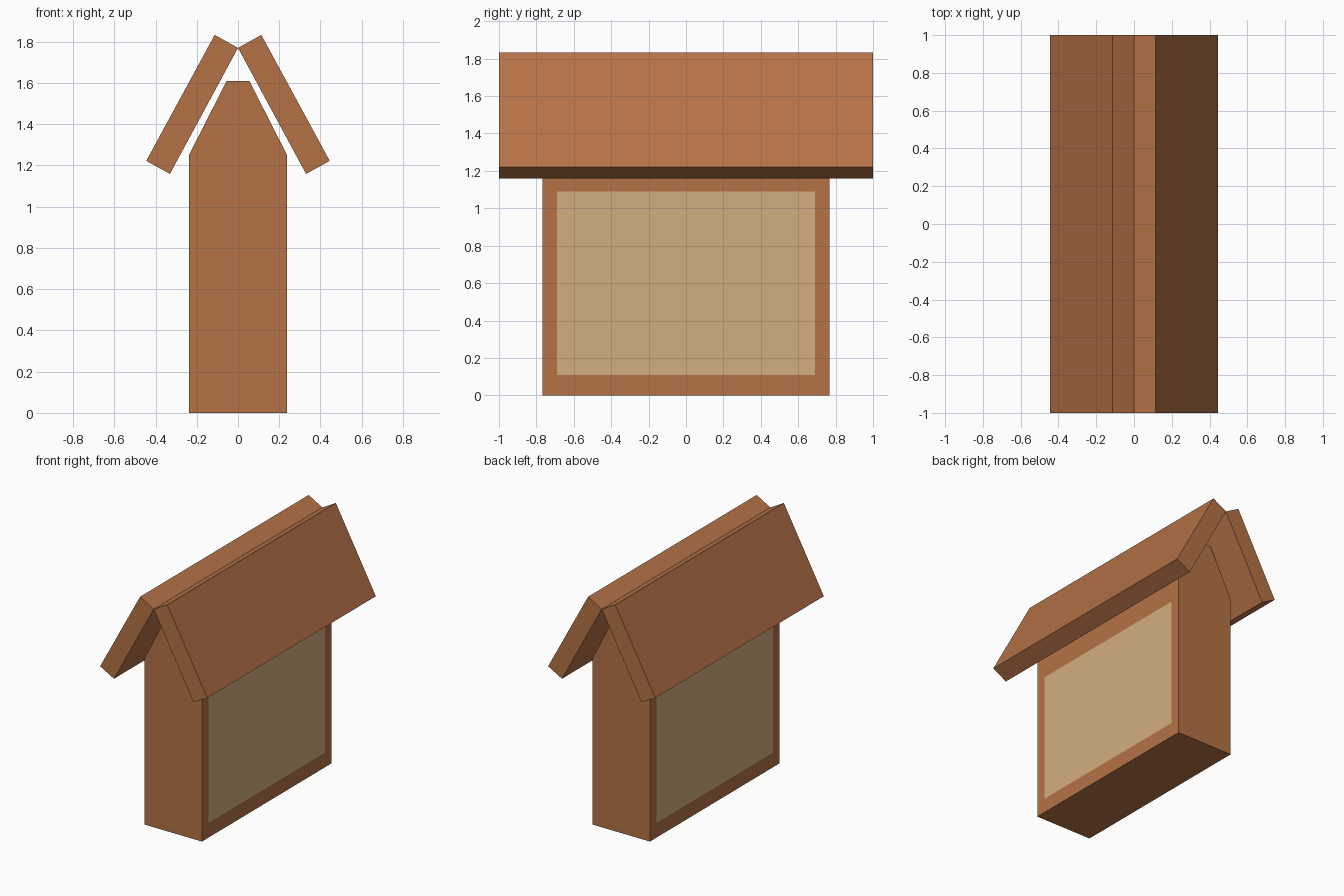
import bpy, bmesh

if "Cube" in bpy.data.objects:
    bpy.data.objects.remove(bpy.data.objects["Cube"])


def material(name, rgb):
    m = bpy.data.materials.new(name)
    m.diffuse_color = (*rgb, 1)
    m.use_nodes = True
    m.node_tree.nodes["Principled BSDF"].inputs["Base Color"].default_value = m.diffuse_color
    return m


wood = material("wood", (0.46, 0.17, 0.062))
tan = material("tan_panel", (0.65, 0.42, 0.21))


def extrude_profile(bm, profile, half):
    """Extrude an XZ profile along y from -half to half."""
    face = bm.faces.new([bm.verts.new((x, -half, z)) for x, z in profile])
    ret = bmesh.ops.extrude_face_region(bm, geom=[face])
    # the start cap is kept by the operator, so the prism is closed
    verts = [g for g in ret["geom"] if isinstance(g, bmesh.types.BMVert)]
    bmesh.ops.translate(bm, verts=verts, vec=(0, 2 * half, 0))
    bmesh.ops.recalc_face_normals(bm, faces=bm.faces)


def finish(bm, name, *mats):
    mesh = bpy.data.meshes.new(name)
    bm.to_mesh(mesh)
    bm.free()
    for m in mats:
        mesh.materials.append(m)
    ob = bpy.data.objects.new(name, mesh)
    bpy.context.collection.objects.link(ob)
    return ob


# Body with a truncated gable; flush tan panels inset in both long sides
bm = bmesh.new()
half = [(0.238, 0), (0.238, 1.25), (0.055, 1.61)]
extrude_profile(bm, half + [(-x, z) for x, z in reversed(half)], 0.768)
bm.normal_update()
sides = [f for f in bm.faces if abs(f.normal.x) > 0.99]
bmesh.ops.inset_individual(bm, faces=sides, thickness=0.078, use_even_offset=True)
for f in sides:
    f.material_index = 1
    mid = f.calc_center_median().z
    for v in f.verts:
        v.co.z = 1.09 if v.co.z > mid else 0.11
finish(bm, "body", wood, tan)

# Two sloped roof boards meeting at the ridge
board = [(0, 1.77), (0.113, 1.833), (0.445, 1.222), (0.33, 1.159)]
for side, name in ((1, "roof_board_right"), (-1, "roof_board_left")):
    bm = bmesh.new()
    extrude_profile(bm, [(side * x, z) for x, z in board], 1.0)
    finish(bm, name, wood)
